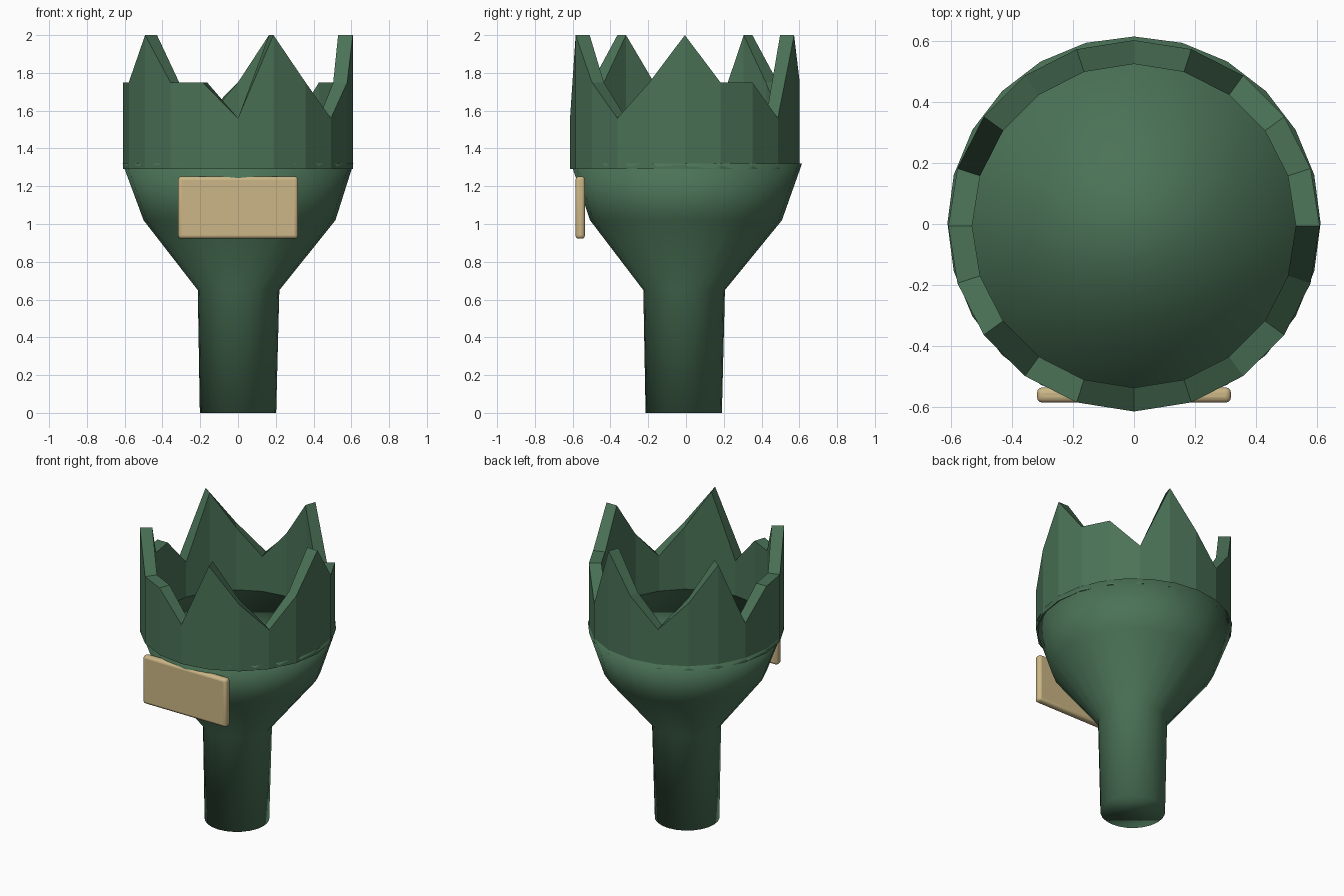
import bpy, bmesh, math
from mathutils import Vector

if "Cube" in bpy.data.objects:
    bpy.data.objects.remove(bpy.data.objects["Cube"])


def material(name, color):
    m = bpy.data.materials.new(name)
    m.diffuse_color = (*color, 1)
    m.use_nodes = True
    m.node_tree.nodes["Principled BSDF"].inputs["Base Color"].default_value = m.diffuse_color
    return m


def finish(bm, name, mat, smooth):
    bmesh.ops.recalc_face_normals(bm, faces=bm.faces)
    for f in bm.faces:
        f.smooth = smooth
    me = bpy.data.meshes.new(name)
    bm.to_mesh(me)
    bm.free()
    ob = bpy.data.objects.new(name, me)
    bpy.context.collection.objects.link(ob)
    me.materials.append(mat)
    return ob


def bridge(bm, a, b):
    n = len(a)
    for i in range(n):
        bm.faces.new((a[i], a[(i + 1) % n], b[(i + 1) % n], b[i]))


glass = material("green_glass", (0.07, 0.17, 0.095))
paper = material("label_paper", (0.60, 0.47, 0.24))

# Neck and shoulder: closed smooth lathe, (radius, z, x offset, y offset)
profile = [(0.202, 0, 0, -0.012), (0.216, 0.65, 0.003, -0.01),
           (0.508, 1.02, 0.008, 0), (0.611, 1.32, 0, 0.003)]
bm = bmesh.new()
N = 24
rings = [[bm.verts.new((ox + r * math.cos(math.tau * i / N),
                        oy + r * math.sin(math.tau * i / N), z))
          for i in range(N)] for r, z, ox, oy in profile]
for a, b in zip(rings, rings[1:]):
    bridge(bm, a, b)
bm.faces.new(rings[0][::-1])
bm.faces.new(rings[-1])
finish(bm, "bottle_neck", glass, True)

# Broken rim: 20-sided wall with a repeating jagged top
bm = bmesh.new()
N, cy, base = 20, -0.006, 1.29


def height(j):
    if j % 4 == 0:
        return 2.0
    return 1.56 if j % 3 == 0 else 1.75


def wall_ring(r, z_of):
    return [bm.verts.new((r * math.cos(math.tau * j / N),
                          cy + r * math.sin(math.tau * j / N), z_of(j)))
            for j in range(N)]


loops = [wall_ring(0.608, lambda j: base), wall_ring(0.608, height),
         wall_ring(0.53, height), wall_ring(0.53, lambda j: base)]
for k in range(4):
    bridge(bm, loops[k], loops[(k + 1) % 4])
finish(bm, "jagged_rim", glass, False)

# Paper label on the front of the shoulder
bm = bmesh.new()
bmesh.ops.create_cube(bm, size=1)
bmesh.ops.scale(bm, vec=Vector((0.635, 0.05, 0.33)), verts=bm.verts)
bmesh.ops.translate(bm, vec=Vector((0, -0.56, 1.087)), verts=bm.verts)
label = finish(bm, "label", paper, True)
bev = label.modifiers.new("bevel", 'BEVEL')
bev.width = 0.018
bev.segments = 3
bpy.context.view_layer.objects.active = label
label.select_set(True)
bpy.ops.object.shade_smooth_by_angle(angle=math.radians(40))
